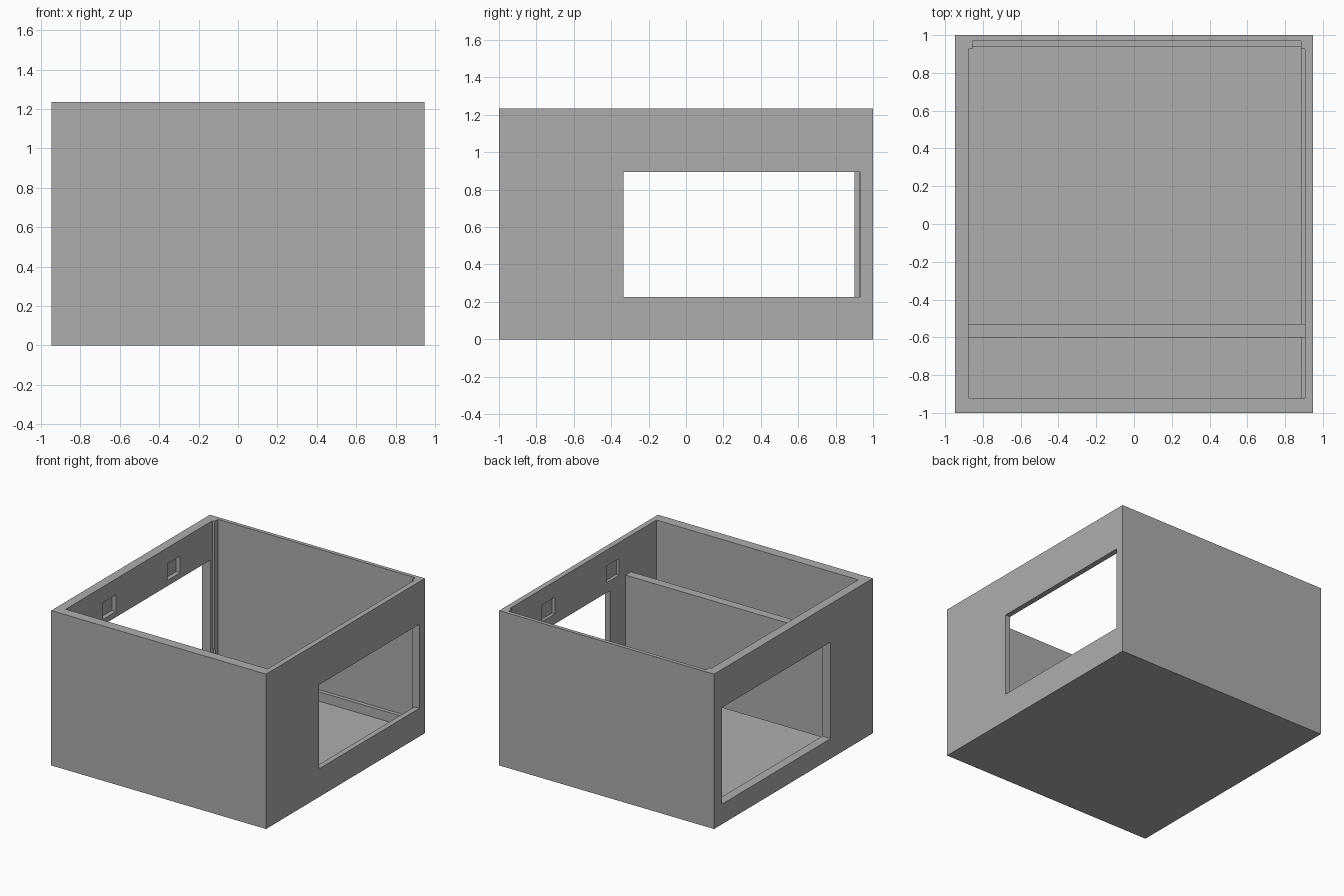
import bpy
import bmesh
from mathutils import Matrix, Vector

old = bpy.data.objects.get("Cube")
if old:
    bpy.data.objects.remove(old, do_unlink=True)

grey = bpy.data.materials.new("plain_grey")
grey.use_nodes = True
colour = (0.42, 0.42, 0.42, 1)
grey.diffuse_color = colour
grey.node_tree.nodes["Principled BSDF"].inputs["Base Color"].default_value = colour


def box(name, x, y, z):
    """Axis-aligned box from (low, high) pairs."""
    low, high = (Vector(c) for c in zip(x, y, z))
    size = high - low
    bm = bmesh.new()
    bmesh.ops.create_cube(bm, size=1, matrix=Matrix.Translation((low + high) / 2) @ Matrix.Diagonal((*size, 1)))
    mesh = bpy.data.meshes.new(name)
    bm.to_mesh(mesh)
    bm.free()
    mesh.materials.append(grey)
    obj = bpy.data.objects.new(name, mesh)
    bpy.context.collection.objects.link(obj)
    return obj


def carve(target, x, y, z):
    """Cut a box out of the target, then discard the cutter."""
    cutter = box("cutter", x, y, z)
    cutter.hide_render = True
    mod = target.modifiers.new("carve", 'BOOLEAN')
    mod.operation = 'DIFFERENCE'
    mod.solver = 'EXACT'
    mod.object = cutter
    bpy.context.view_layer.objects.active = target
    bpy.ops.object.modifier_apply(modifier=mod.name)
    bpy.data.objects.remove(cutter, do_unlink=True)


HALF_X, TOP, LEDGE, FLOOR = 0.948, 1.235, 0.115, 0.04
LEFT, RIGHT, FRONT = -0.875, 0.905, -0.92
shell = box("open_shell", (-HALF_X, HALF_X), (-1, 1), (0, TOP))

# Main cavity, its shallow step into the back wall, and the sunken floor
carve(shell, (LEFT, RIGHT), (FRONT, 0.927), (LEDGE, TOP + 0.1))
carve(shell, (-0.855, 0.885), (0.8, 0.97), (LEDGE, TOP + 0.1))
carve(shell, (LEFT, 0.885), (FRONT, 0.94), (FLOOR, LEDGE + 0.1))

# Window openings, different on each side
carve(shell, (0.8, 1.1), (-0.335, 0.93), (0.225, 0.895))
carve(shell, (-1.1, -0.8), (-0.47, 0.9), (0.16, 0.93))

# Small square pockets inside both side walls
for y in (-0.37, 0.44):
    span = (y - 0.08, y + 0.08)
    carve(shell, (LEFT - 0.035, LEFT + 0.1), span, (0.975, 1.108))
    carve(shell, (RIGHT - 0.1, RIGHT + 0.025), span, (0.975, 1.108))

# Cross wall resting on the side ledge
box("partition", (LEFT, RIGHT), (-0.6, -0.53), (LEDGE, 0.945))
